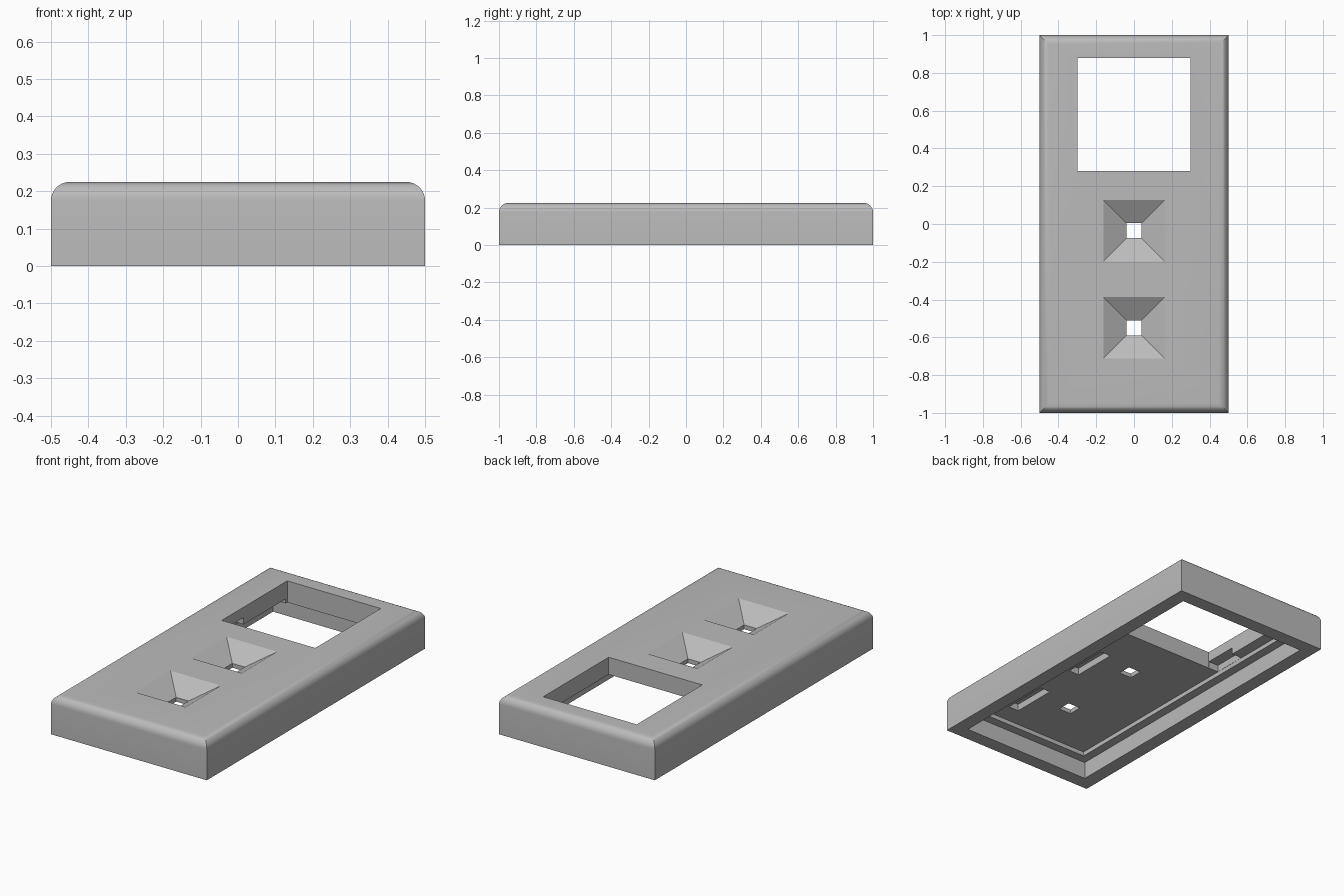
import bpy, bmesh, math

if "Cube" in bpy.data.objects:
    bpy.data.objects.remove(bpy.data.objects["Cube"])

TOP, FLOOR, RIM = 0.225, 0.125, 0.10

grey = bpy.data.materials.new("plain_grey")
grey.use_nodes = True
colour = (0.5, 0.5, 0.5, 1)
grey.diffuse_color = colour
grey.node_tree.nodes["Principled BSDF"].inputs["Base Color"].default_value = colour


def finish(name, bm):
    mesh = bpy.data.meshes.new(name)
    bmesh.ops.recalc_face_normals(bm, faces=bm.faces)
    bm.to_mesh(mesh)
    bm.free()
    obj = bpy.data.objects.new(name, mesh)
    bpy.context.collection.objects.link(obj)
    mesh.materials.append(grey)
    return obj


def box_mesh(x, y, z):
    bm = bmesh.new()
    bmesh.ops.create_cube(bm, size=1)
    for v in bm.verts:
        v.co = [r[0] if c < 0 else r[1] for r, c in zip((x, y, z), v.co)]
    return bm


def box(name, x, y, z):
    return finish(name, box_mesh(x, y, z))


def funnel(name, y, hole=0.04, wide=0.1625, low=0.15):
    # Square well that flares out towards the top face
    bm = bmesh.new()
    over = 0.01
    flare = wide + over * (wide - hole) / (TOP - low)
    loops = []
    for half, z in ((hole, RIM), (hole, low), (flare, TOP + over)):
        loops.append([bm.verts.new((sx * half, y + sy * half, z))
                      for sx, sy in ((-1, -1), (1, -1), (1, 1), (-1, 1))])
    for a, b in zip(loops, loops[1:]):
        for i in range(4):
            j = (i + 1) % 4
            bm.faces.new((a[i], a[j], b[j], b[i]))
    bm.faces.new(loops[0])
    bm.faces.new(loops[-1])
    return finish(name, bm)


# Case body with rounded top edges
bm = box_mesh((-0.5, 0.5), (-1, 1), (0, TOP))
top_edges = [e for e in bm.edges if all(v.co.z > 0.1 for v in e.verts)]
bmesh.ops.bevel(bm, geom=top_edges, offset=0.05, segments=8, profile=0.5,
                affect='EDGES')
case = finish("case_cover", bm)

# Underside cavity with a stepped ledge, window, funnels and small pockets
cutters = [
    box("cavity", (-0.418, 0.418), (-0.918, 0.918), (-0.1, RIM)),
    box("cavity_step", (-0.366, 0.366), (-0.866, 0.866), (0.05, FLOOR)),
    box("window", (-0.3, 0.3), (0.28, 0.88), (0.05, 0.3)),
    box("window_notch", (-0.365, -0.25), (0.281, 0.48), (0.11, 0.165)),
]
for i, y in enumerate((-0.035, -0.55)):
    cutters.append(funnel(f"button_funnel_{i}", y))
    mid = y - 0.065
    cutters.append(box(f"pocket_{i}", (0.2, 0.265), (mid - 0.135, mid + 0.135),
                       (0.11, 0.165)))

bpy.context.view_layer.objects.active = case
for cutter in cutters:
    mod = case.modifiers.new(cutter.name, 'BOOLEAN')
    mod.operation = 'DIFFERENCE'
    mod.solver = 'EXACT'
    mod.object = cutter
    bpy.ops.object.modifier_apply(modifier=mod.name)
    bpy.data.objects.remove(cutter)

# Smooth rounded edges, crisp corners
bpy.ops.object.select_all(action='DESELECT')
case.select_set(True)
bpy.ops.object.shade_smooth_by_angle(angle=math.radians(25))
